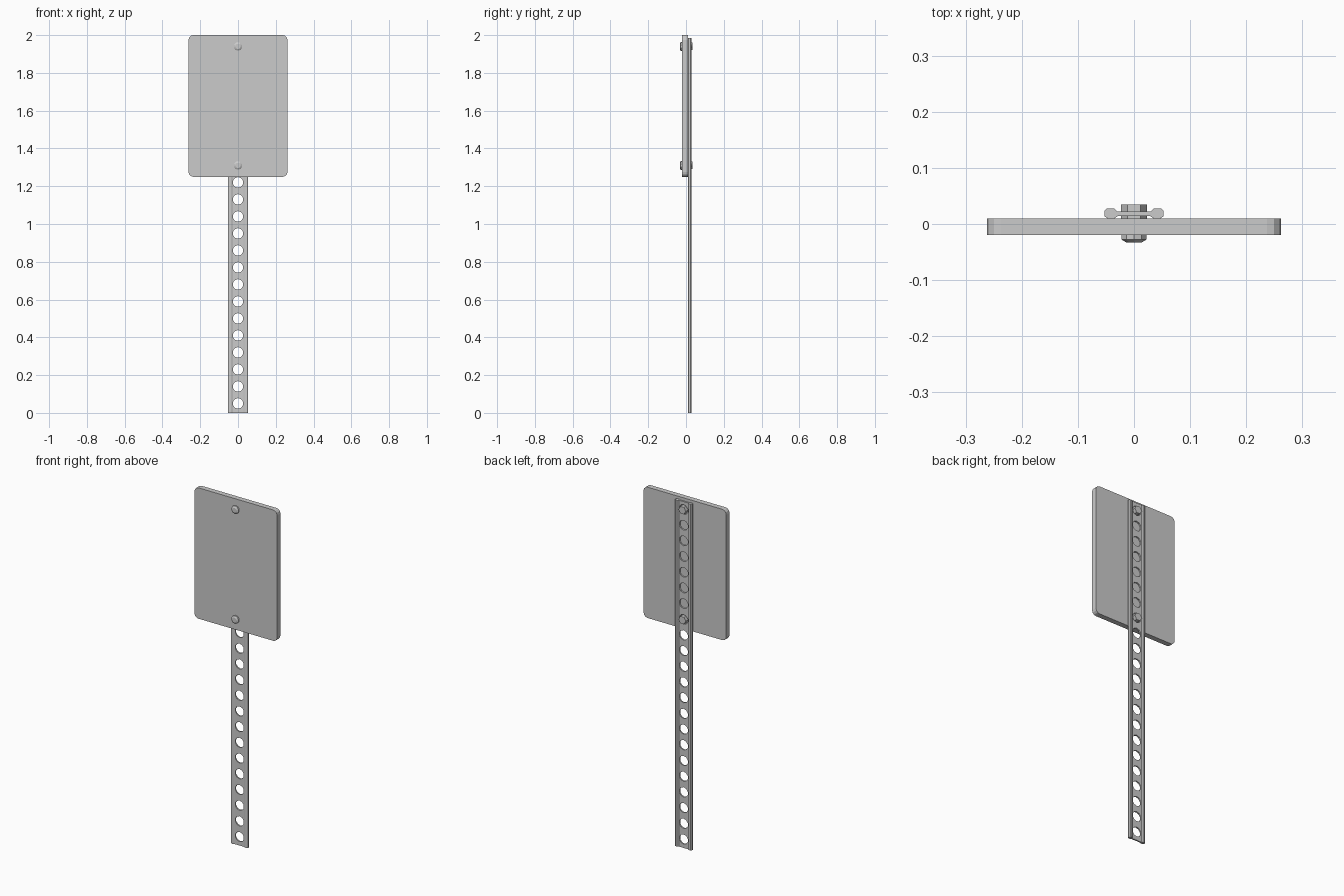
import bpy, bmesh, math

if "Cube" in bpy.data.objects:
    bpy.data.objects.remove(bpy.data.objects["Cube"])


def prism(name, outline, axis, start, end):
    """Extrude a closed 2D outline along y (x,z outline) or z (x,y outline)."""
    bm = bmesh.new()
    place = (lambda p: (p[0], start, p[1])) if axis == 'y' else (lambda p: (p[0], p[1], start))
    face = bm.faces.new([bm.verts.new(place(p)) for p in outline])
    geom = bmesh.ops.extrude_face_region(bm, geom=[face])['geom']
    move = (0, end - start, 0) if axis == 'y' else (0, 0, end - start)
    bmesh.ops.translate(bm, vec=move, verts=[v for v in geom if isinstance(v, bmesh.types.BMVert)])
    return finish(name, bm)


def finish(name, bm):
    bmesh.ops.recalc_face_normals(bm, faces=bm.faces)
    mesh = bpy.data.meshes.new(name)
    bm.to_mesh(mesh)
    bm.free()
    obj = bpy.data.objects.new(name, mesh)
    bpy.context.collection.objects.link(obj)
    return obj


def ring(sides, r, z, turn=0.0, x=0.0):
    return [(x + r * math.cos(turn + 2 * math.pi * i / sides),
             z + r * math.sin(turn + 2 * math.pi * i / sides)) for i in range(sides)]


# Sign plate with rounded corners
W, LOW, HIGH, R = 0.262, 1.25, 2.0, 0.025
plate = []
for k, (cx, cz) in enumerate([(W - R, HIGH - R), (R - W, HIGH - R), (R - W, LOW + R), (W - R, LOW + R)]):
    for i in range(4):
        a = math.pi / 2 * (k + i / 3)
        plate.append((cx + R * math.cos(a), cz + R * math.sin(a)))
prism("sign_plate", plate, 'y', -0.02, 0.01)

# Post: thin web between two thick rails
half = [(0.029, 0.014), (0.035, 0.01), (0.047, 0.01), (0.053, 0.014),
        (0.053, 0.023), (0.048, 0.028), (0.036, 0.028), (0.030, 0.022)]
post = prism("post", half + [(-x, y) for x, y in reversed(half)], 'z', 0.0, 1.985)

# Row of holes punched through the web
bm = bmesh.new()
for i in range(22):
    pts = ring(10, 0.028, 0.05 + 0.09 * i, math.pi / 2)
    front = [bm.verts.new((x, -0.05, z)) for x, z in pts]
    back = [bm.verts.new((x, 0.08, z)) for x, z in pts]
    bm.faces.new(front)
    bm.faces.new(back[::-1])
    for j in range(10):
        k = (j + 1) % 10
        bm.faces.new((front[j], back[j], back[k], front[k]))
cutter = finish("hole_cutter", bm)
cutter.hide_render = True
mod = post.modifiers.new("holes", 'BOOLEAN')
mod.operation = 'DIFFERENCE'
mod.solver = 'EXACT'
mod.object = cutter
bpy.context.view_layer.objects.active = post
bpy.ops.object.modifier_apply(modifier=mod.name)
bpy.data.objects.remove(cutter)

# Bolts: domed head in front, hexagonal nut behind
for label, z in (("lower", 1.31), ("upper", 1.94)):
    bm = bmesh.new()
    loops = [[bm.verts.new((x, y, zz)) for x, zz in ring(10, r, z, math.pi / 2)]
             for r, y in ((0.023, -0.019), (0.023, -0.028), (0.014, -0.033))]
    bm.faces.new(loops[0])
    bm.faces.new(loops[2])
    for a, b in zip(loops, loops[1:]):
        for j in range(10):
            k = (j + 1) % 10
            bm.faces.new((a[j], a[k], b[k], b[j]))
    finish(label + "_bolt_head", bm)
    prism(label + "_nut", ring(6, 0.023, z), 'y', 0.009, 0.035)
